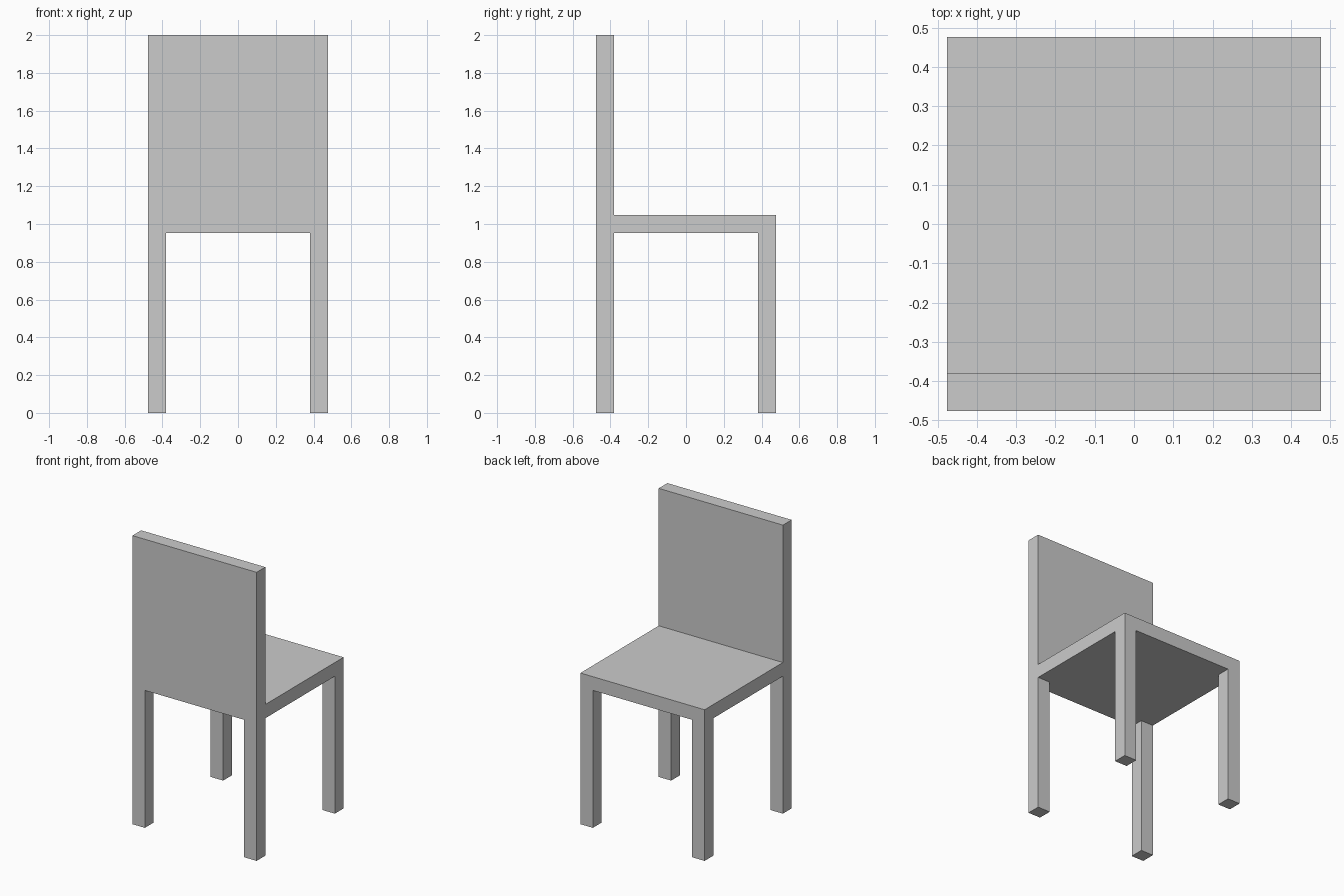
import bpy, bmesh
from mathutils import Matrix, Vector

if "Cube" in bpy.data.objects:
    bpy.data.objects.remove(bpy.data.objects["Cube"])

U = 2 / 21            # board thickness
OUT, INN = 5 * U, 4 * U
SEAT_LO, SEAT_HI, TOP = 10 * U, 11 * U, 2.0

bm = bmesh.new()


def extrude(test, dz):
    """Extrude every face whose centre and normal pass the test along z."""
    faces = [f for f in bm.faces if test(f.calc_center_median(), f.normal)]
    res = bmesh.ops.extrude_face_region(bm, geom=faces)
    verts = [g for g in res["geom"] if isinstance(g, bmesh.types.BMVert)]
    bmesh.ops.translate(bm, verts=verts, vec=(0, 0, dz))
    bm.normal_update()


# Seat slab
bmesh.ops.create_cube(bm, size=1, matrix=Matrix.Translation(
    (0, 0, (SEAT_LO + SEAT_HI) / 2)) @ Matrix.Diagonal((2 * OUT, 2 * OUT, U, 1)))

# Cuts that mark out the leg corners and the back strip
for axis in (Vector((1, 0, 0)), Vector((0, 1, 0))):
    for s in (-INN, INN):
        bmesh.ops.bisect_plane(bm, geom=bm.verts[:] + bm.edges[:] + bm.faces[:],
                               plane_co=axis * s, plane_no=axis)
bm.normal_update()

# Four legs
extrude(lambda c, n: n.z < -0.9 and abs(c.x) > INN and abs(c.y) > INN, -SEAT_LO)
# Backrest
extrude(lambda c, n: n.z > 0.9 and c.y < -INN, TOP - SEAT_HI)

# Merge coplanar faces into clean flat sides
bmesh.ops.dissolve_limit(bm, angle_limit=0.01, verts=bm.verts[:], edges=bm.edges[:])
bmesh.ops.recalc_face_normals(bm, faces=bm.faces[:])

mesh = bpy.data.meshes.new("chair")
bm.to_mesh(mesh)
bm.free()
bpy.context.collection.objects.link(bpy.data.objects.new("chair", mesh))
